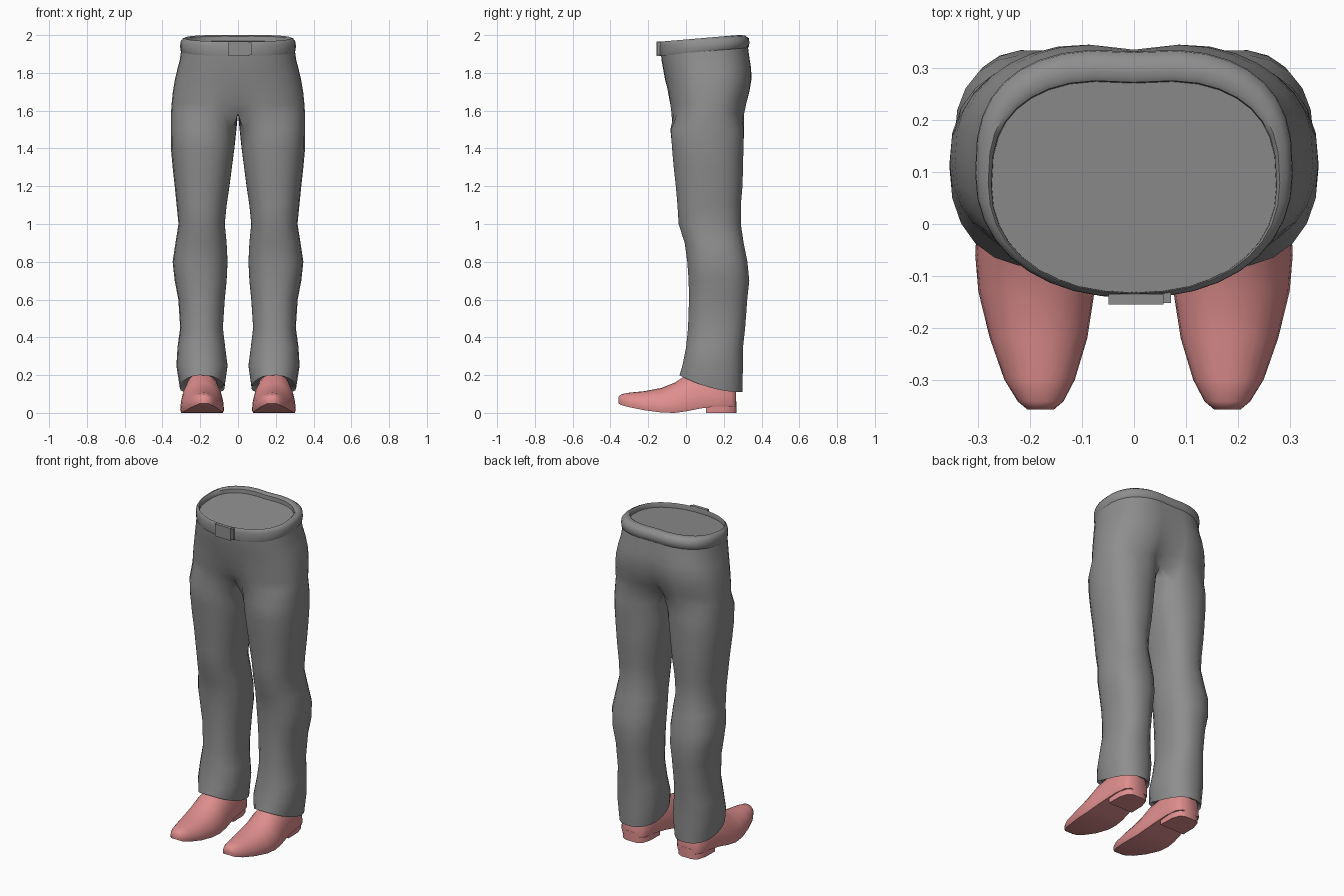
import bpy, bmesh, math

if "Cube" in bpy.data.objects:
    bpy.data.objects.remove(bpy.data.objects["Cube"])


def material(name, rgb):
    m = bpy.data.materials.new(name)
    m.diffuse_color = (*rgb, 1)
    m.use_nodes = True
    m.node_tree.nodes["Principled BSDF"].inputs["Base Color"].default_value = m.diffuse_color
    return m


GREY = material("grey cloth", (0.27, 0.27, 0.27))
PINK = material("pink leather", (0.74, 0.27, 0.27))


def finish(name, bm, mat, mirror=False, angle=50):
    """Turn a bmesh into a smooth shaded object, optionally mirrored in x."""
    bmesh.ops.recalc_face_normals(bm, faces=bm.faces)
    me = bpy.data.meshes.new(name)
    bm.to_mesh(me)
    bm.free()
    me.materials.append(mat)
    me.shade_smooth()
    me.set_sharp_from_angle(angle=math.radians(angle))
    ob = bpy.data.objects.new(name, me)
    bpy.context.collection.objects.link(ob)
    if mirror:
        mod = ob.modifiers.new("mirror", 'MIRROR')
        mod.merge_threshold = 0.0005
    return ob


def spow(v, n):
    return math.copysign(abs(v) ** (2 / n), v)


def arc(t, xc, rx, yf, yb, n_front=2.3, n_back=2.6):
    """Point on a rounded outline; t = -90 is front, 0 is outside, 90 is back."""
    c, s = math.cos(math.radians(t)), math.sin(math.radians(t))
    n = n_front if s < 0 else n_back
    return xc + rx * spow(c, n), (yf + yb) / 2 + (yb - yf) / 2 * spow(s, n)


def dent(x, depth, width=0.07):
    return depth * math.exp(-(x / width) ** 2)


def tilt(y):
    """The waist rises towards the back."""
    return 0.04 * (y + 0.14) / 0.475


def strip(bm, a, b, closed=False):
    n = len(a)
    for i in range(n if closed else n - 1):
        j = (i + 1) % n
        bm.faces.new((a[i], a[j], b[j], b[i]))


# ---- trousers: one half, mirrored ----
N, M = 19, 8      # points on the outer arc and on the inner leg
LEG = [           # z, inner x, outer x, front y, back y
    (0.11, .072, .308, -.035, .300), (0.25, .055, .326, -.020, .302),
    (0.35, .068, .320, .000, .303), (0.45, .080, .306, .010, .314),
    (0.60, .070, .316, .015, .325), (0.70, .060, .335, .013, .336),
    (0.80, .055, .346, .006, .326), (0.90, .060, .331, -.008, .306),
    (1.00, .070, .315, -.040, .291), (1.10, .060, .325, -.046, .291),
    (1.20, .045, .335, -.055, .300), (1.30, .032, .346, -.066, .303),
    (1.40, .019, .355, -.075, .305), (1.50, .008, .356, -.083, .308)]
HIP = [           # z, outer x, front y, back y, front dent, back dent
    (1.585, .355, -.088, .318, .05, .09), (1.64, .351, -.095, .330, .025, .05),
    (1.70, .345, -.101, .344, .008, .032), (1.76, .335, -.110, .353, 0, .022),
    (1.82, .321, -.121, .352, 0, .016), (1.87, .308, -.130, .343, 0, .011),
    (1.92, .298, -.134, .330, 0, .008)]

bm = bmesh.new()
rings = []
for k, (z, xi, xo, yf, yb) in enumerate(LEG):
    half = 150 if z < 1.45 else 142
    ts = [-half + 2 * half * i / (N - 1) for i in range(N)]
    ts += [half + (360 - 2 * half) * i / (M + 1) for i in range(1, M + 1)]
    ring = []
    for t in ts:
        x, y = arc(t, (xi + xo) / 2, (xo - xi) / 2, yf, yb, 2.3, 2.3)
        hem = 0.09 * ((0.3 - y) / 0.335) ** 2 if k == 0 else 0
        ring.append(bm.verts.new((x, y, z + hem)))
    rings.append(ring)
for a, b in zip(rings, rings[1:]):
    strip(bm, a, b, True)

# hem turned inwards and closed above the edge
mid = [sum(v.co[i] for v in rings[0]) / len(rings[0]) for i in (0, 1)]
lip = [bm.verts.new((mid[0] + (v.co.x - mid[0]) * .94, mid[1] + (v.co.y - mid[1]) * .94,
                     v.co.z + 0.02)) for v in rings[0]]
strip(bm, rings[0], lip, True)
bm.faces.new(lip)

# hips, open along the centre line where the halves meet
prev = rings[-1]
for k, (z, xo, yf, yb, cf, cb) in enumerate(HIP):
    ring = []
    for i in range(N):
        x, y = arc(-90 + 180 * i / (N - 1), 0, xo, yf, yb)
        x = 0 if i in (0, N - 1) else x
        y += dent(x, cf) if i < N / 2 else -dent(x, cb)
        ring.append(bm.verts.new((x, y, z + (tilt(y) if z > 1.9 else 0))))
    if k == 0:    # crotch seam
        y0, y1 = ring[-1].co.y, ring[0].co.y
        seam = [bm.verts.new((0, y0 + (y1 - y0) * j / (M + 1), z)) for j in range(1, M + 1)]
        strip(bm, prev, ring + seam, True)
    else:
        strip(bm, prev[:N], ring)
    prev = ring
finish("trousers", bm, GREY, mirror=True, angle=70)

# ---- waistband with a sunken floor ----
bm = bmesh.new()
BAND = [(.2, -.075), (0, -.066), (-.04, -.045), (0, -.022), (.35, -.006),
        (.8, 0), (1, -.006), (1.03, -.03)]    # outer-to-inner blend, height
prev = None
for f, dz in BAND:
    ring = []
    for i in range(N):
        x, y = arc(-90 + 180 * i / (N - 1), 0, .305 - .03 * f,
                   -.142 + .01 * f, .338 - .057 * f, 2.2, 2.7)
        x = 0 if i in (0, N - 1) else x
        if i > N / 2:
            y -= dent(x, .008)
        ring.append(bm.verts.new((x, y, 1.965 + dz + tilt(y))))
    if prev:
        strip(bm, prev, ring)
    prev = ring
bm.faces.new(prev)
finish("waistband", bm, GREY, mirror=True)


# ---- buckle ----
def box(name, x0, x1, y0, y1, z0, z1, mat):
    bm = bmesh.new()
    bmesh.ops.create_cube(bm, size=1)
    for v in bm.verts:
        v.co.x = x0 if v.co.x < 0 else x1
        v.co.y = y0 if v.co.y < 0 else y1
        v.co.z = z0 if v.co.z < 0 else z1
    return finish(name, bm, mat, angle=30)


box("buckle_plate", -.049, .057, -.155, -.135, 1.890, 1.966, GREY)
box("buckle_keeper", .057, .071, -.152, -.130, 1.896, 1.962, GREY)

# ---- shoes ----
SHOE = [          # y, centre x, half width, bottom z, top z
    (-.358, .180, .025, .050, .085), (-.342, .180, .044, .041, .099),
    (-.300, .182, .068, .030, .107), (-.220, .184, .094, .014, .115),
    (-.130, .188, .112, .002, .132), (-.060, .190, .116, .000, .160),
    (.000, .190, .113, .008, .200), (.080, .190, .102, .024, .225),
    (.170, .190, .093, .035, .225), (.240, .190, .085, .035, .200),
    (.266, .190, .062, .035, .160)]
bm = bmesh.new()
prev = None
for y, xc, hw, zb, zt in SHOE:
    ring = [bm.verts.new((xc + hw * .95 * s, y, zb)) for s in (-1, 0, 1)]
    zm = zb + 0.015
    for i in range(13):
        t = math.pi * i / 12
        ring.append(bm.verts.new((xc + hw * spow(math.cos(t), 2.1), y,
                                  zm + (zt - zm) * spow(math.sin(t), 2.1))))
    if prev:
        strip(bm, prev, ring, True)
    else:
        bm.faces.new(ring)
    prev = ring
bm.faces.new(prev)
finish("shoes", bm, PINK, mirror=True)

# heel blocks
bm = bmesh.new()
outline = [(.106, .106), (.274, .106), (.272, .20), (.255, .252), (.225, .267),
           (.155, .267), (.125, .252), (.108, .20)]
low = [bm.verts.new((x, y, 0)) for x, y in outline]
high = [bm.verts.new((x, y, .06)) for x, y in outline]
strip(bm, low, high, True)
bm.faces.new(low)
bm.faces.new(high)
finish("heels", bm, PINK, mirror=True)
